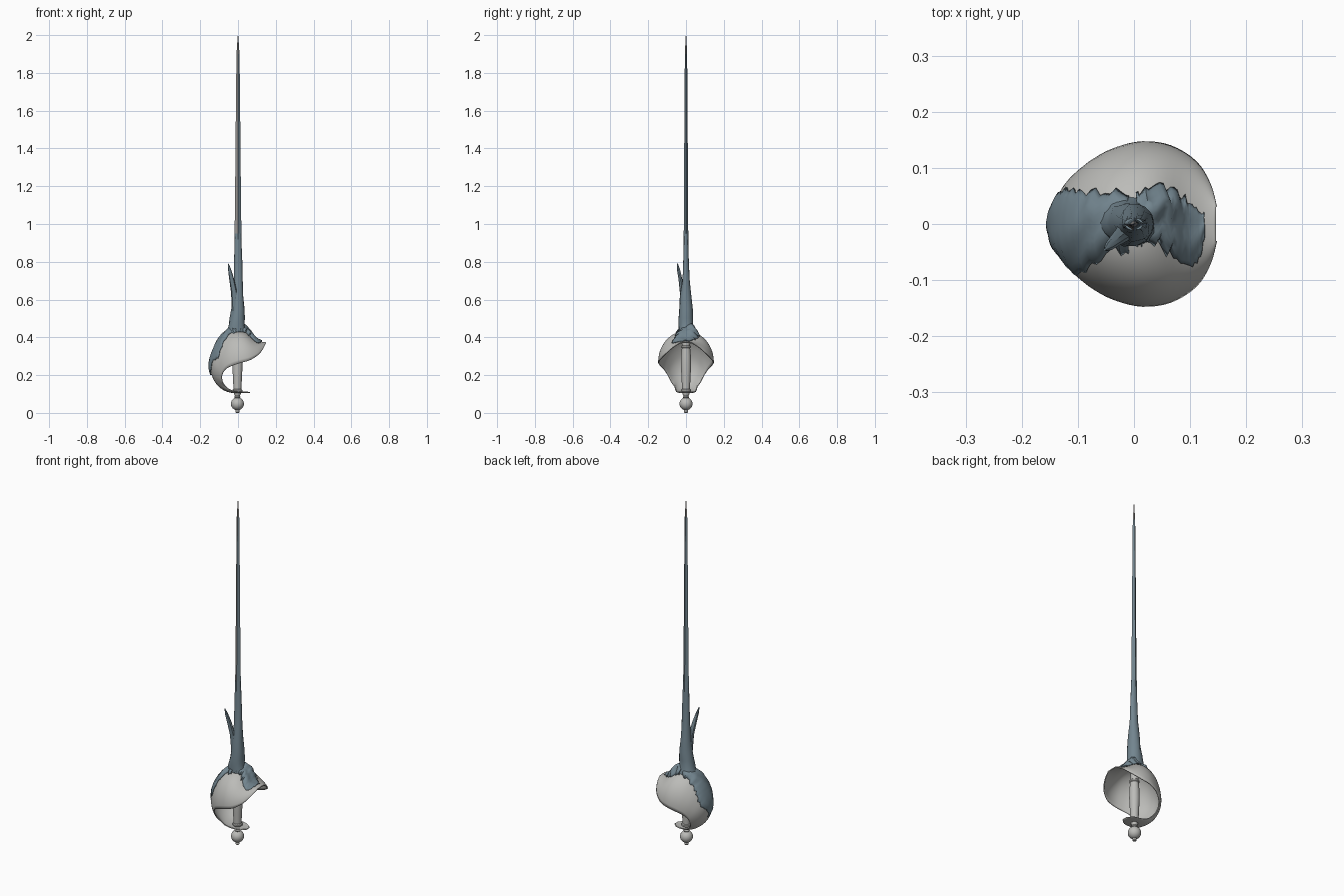
import bpy, bmesh, math, random
from mathutils import Vector

if "Cube" in bpy.data.objects:
    bpy.data.objects.remove(bpy.data.objects["Cube"])
random.seed(4)

def mat(name, c):
    m = bpy.data.materials.new(name)
    m.diffuse_color = (*c, 1)
    m.use_nodes = True
    m.node_tree.nodes["Principled BSDF"].inputs["Base Color"].default_value = m.diffuse_color
    return m

SILVER = mat("pale_steel", (0.50, 0.50, 0.48))
STEEL = mat("grey_steel", (0.33, 0.32, 0.31))
CLOTH = mat("slate_blue", (0.17, 0.235, 0.275))

def make(name, verts, faces, mats, angle=40):
    me = bpy.data.meshes.new(name)
    me.from_pydata(verts, [], faces)
    bm = bmesh.new()
    bm.from_mesh(me)
    bmesh.ops.recalc_face_normals(bm, faces=bm.faces)
    bm.to_mesh(me)
    bm.free()
    ob = bpy.data.objects.new(name, me)
    bpy.context.collection.objects.link(ob)
    for m in mats:
        me.materials.append(m)
    bpy.ops.object.select_all(action='DESELECT')
    bpy.context.view_layer.objects.active = ob
    ob.select_set(True)
    bpy.ops.object.shade_smooth_by_angle(angle=math.radians(angle))
    return ob

def loft(name, rings, n, mats, jitter=0, angle=40):
    """rings: (z, cx, cy, rx, ry) stacked upward, capped at both ends"""
    vs, fs = [], []
    for z, cx, cy, rx, ry in rings:
        for i in range(n):
            a = 2 * math.pi * i / n
            k = 1 + random.uniform(-jitter, jitter)
            vs.append((cx + rx * k * math.cos(a), cy + ry * k * math.sin(a), z))
    for r in range(len(rings) - 1):
        for i in range(n):
            j = (i + 1) % n
            fs.append((r*n + i, r*n + j, r*n + n + j, r*n + n + i))
    fs += [tuple(range(n)), tuple(range(len(vs) - n, len(vs)))]
    return make(name, vs, fs, mats, angle)

# Shell guard stations: spine x, z, then rim x, half width, rim z
ST = [(.146, .372, .146, .03, .37), (.12, .376, .135, .07, .345),
      (.085, .392, .11, .11, .31), (.04, .423, .065, .138, .28),
      (0, .432, .015, .145, .265), (-.05, .42, -.03, .135, .25),
      (-.09, .385, -.06, .12, .235), (-.12, .34, -.078, .105, .215),
      (-.142, .28, -.086, .09, .19), (-.142, .22, -.08, .075, .16),
      (-.12, .165, -.065, .06, .14), (-.08, .125, -.04, .055, .122),
      (-.03, .108, -.01, .05, .114), (.02, .107, .03, .042, .111),
      (.062, .108, .062, .015, .11)]

def spline(table, u):
    i = max(0, min(len(table) - 2, int(u)))
    f = u - i
    p = [table[max(0, min(len(table) - 1, i + k))] for k in (-1, 0, 1, 2)]
    return [b + .5*f*(c - a + f*(2*a - 5*b + 4*c - d + f*(3*(b - c) + d - a)))
            for a, b, c, d in zip(*p)]

def shell(u, t):
    sx, sz, ex, w, ez = spline(ST, u)
    c = math.cos(t)
    return Vector((ex + (sx - ex)*c, w*math.sin(t), ez + (sz - ez)*c))

def outward(u, t):
    n = (shell(u + .02, t) - shell(u - .02, t)).cross(shell(u, t + .02) - shell(u, t - .02))
    n.normalize()
    return n if n.dot(shell(u, t) - Vector((0, 0, .27))) > 0 else -n

def grid_faces(nu, nv):
    return [(i*nv + j, i*nv + j + 1, i*nv + nv + j + 1, i*nv + nv + j)
            for i in range(nu - 1) for j in range(nv - 1)]

NU, NV = 57, 29
pts = [shell(i*14/(NU - 1), math.pi*(j/(NV - 1) - .5)) for i in range(NU) for j in range(NV)]
guard = make("shell_guard", pts, grid_faces(NU, NV), [SILVER], 50)
so = guard.modifiers.new("thickness", 'SOLIDIFY')
so.thickness, so.offset = .005, 0

# Ragged drape flaps lying over the guard: u, angle low, angle high, height
def flap(name, table):
    nu, nv = (len(table) - 1)*5 + 1, 13
    vs = []
    for i in range(nu):
        u, lo, hi, h = spline(table, i/5)
        lo += random.uniform(-4, 4)
        hi += random.uniform(-4, 4)
        for j in range(nv):
            f = j/(nv - 1)
            t = math.radians(lo + (hi - lo)*f)
            lump = 1 + .25*math.sin(f*11 + u*2.3)
            off = .005 + h*math.sin(math.pi*f)**.7*lump
            vs.append(shell(u, t) + outward(u, t)*off)
    ob = make(name, vs, grid_faces(nu, nv), [CLOTH], 50)
    s = ob.modifiers.new("thickness", 'SOLIDIFY')
    s.thickness, s.offset = .004, 0

flap("left_drape", [(4.2, -18, 22, .026), (5, -22, 24, .018), (6, -42, 26, .010),
                    (7, -54, 35, .006), (8, -34, 30, .005), (8.7, -26, 10, .004),
                    (9.3, -8, 2, .002)])
flap("right_drape", [(3.9, -14, 22, .03), (3.3, -10, 26, .03), (2.6, -24, 27, .018),
                     (2, -38, 24, .009), (1.4, -45, 20, .005), (.9, -16, 14, .003)])

# Drape trunk gripping the lower blade, with one split spike
loft("drape_trunk", [(.425, -.008, .005, .058, .043), (.46, -.008, 0, .044, .039),
                     (.5, -.004, 0, .039, .039), (.55, 0, 0, .034, .035),
                     (.62, 0, -.002, .029, .030), (.7, .001, 0, .023, .020),
                     (.8, .001, 0, .021, .015), (.95, 0, 0, .017, .011)],
     14, [CLOTH], .06, 50)
loft("drape_spike", [(.54, -.012, -.010, .020, .018), (.64, -.021, -.020, .016, .013),
                     (.71, -.034, -.030, .013, .010), (.76, -.045, -.040, .008, .008),
                     (.792, -.052, -.046, .002, .002)], 8, [CLOTH], .05)

# Slender four-sided blade, bare only on its front left facet
blade = loft("blade", [(.42, 0, 0, .022, .014), (.95, 0, 0, .018, .012),
                       (1.3, 0, 0, .014, .010), (1.65, 0, 0, .011, .008),
                       (1.9, 0, 0, .008, .006), (1.99, 0, 0, .002, .002),
                       (2.0, 0, 0, .0005, .0005)], 4, [CLOTH, STEEL], 0, 20)
for p in blade.data.polygons:
    bare = p.center.x < -.0001 and p.center.y < -.0001 and p.center.z > .9
    p.material_index = 1 if bare or p.center.z > 1.93 else 0

# Turned handle: pommel button, ball, neck and swelling grip
def turned(name, profile):
    loft(name, [(z, -.003, 0, r, r) for r, z in profile], 20, [SILVER], 0, 35)

turned("pommel_button", [(.008, 0), (.011, .004), (.011, .012), (.008, .018)])
turned("pommel_ball", [(.034*math.sin(math.pi*k/12) + .0005,
                        .048 - .034*math.cos(math.pi*k/12)) for k in range(13)])
turned("pommel_neck", [(.012, .076), (.017, .084), (.013, .09), (.018, .1), (.018, .112)])
turned("grip", [(.020, .112), (.021, .13), (.024, .19), (.027, .25), (.026, .3), (.022, .345)])
for z in (.118, .35):
    turned("grip_collar", [(.022, z - .008), (.026, z - .004), (.026, z + .004), (.022, z + .008)])
turned("grip_tang", [(.02, .355), (.022, .43)])
